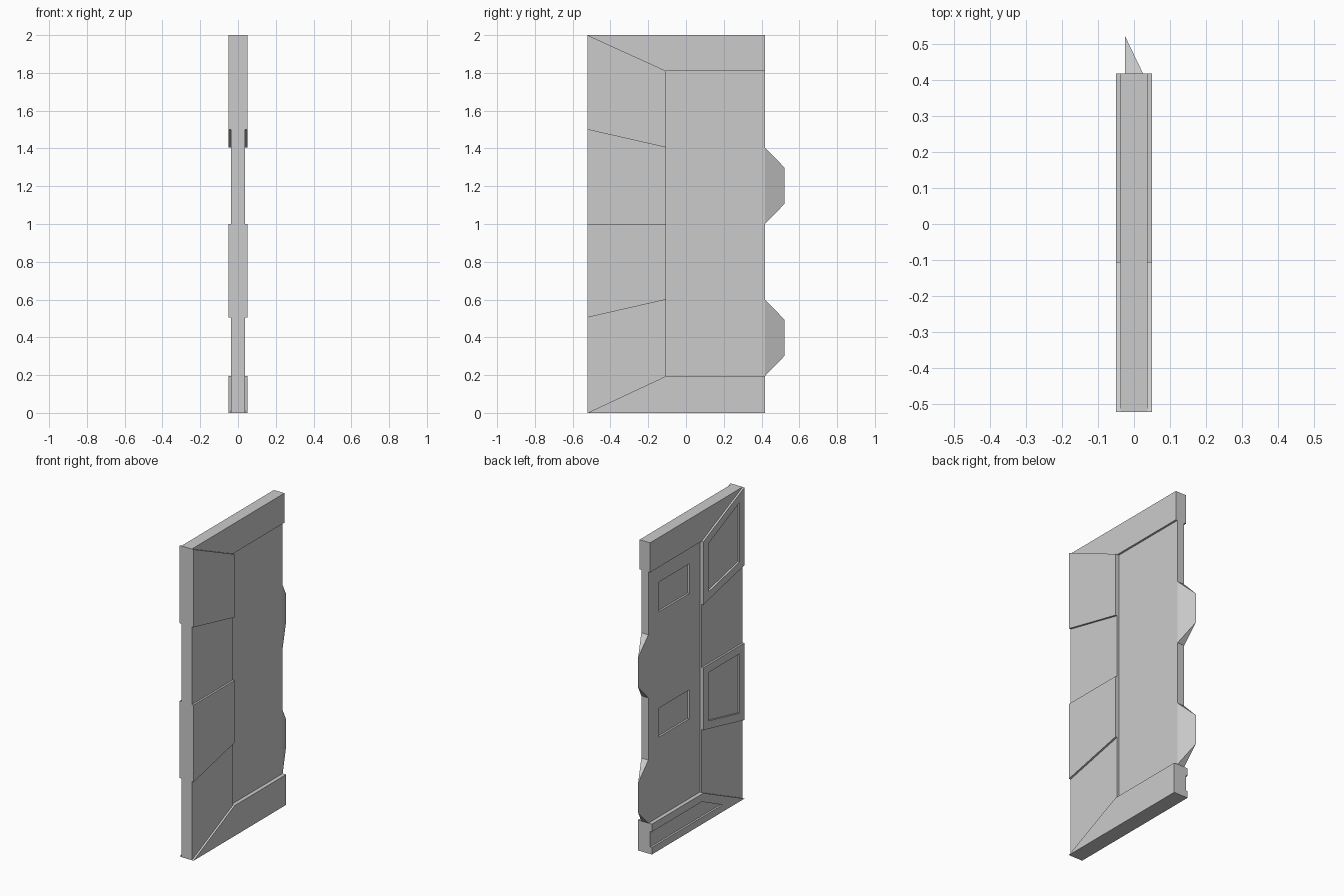
import bpy, bmesh

if "Cube" in bpy.data.objects:
    bpy.data.objects.remove(bpy.data.objects["Cube"])

FRONT, SEAM, BACK, TIP = -0.522, -0.105, 0.418, 0.522   # key y positions
LOW, MID, HIGH = 0.025, 0.0375, 0.05                    # half thicknesses
STEP = 0.0125                                           # recess depth


def prism(points, x0, x1):
    """Extrude a (y, z) outline from x0 to x1."""
    bm = bmesh.new()
    face = bm.faces.new([bm.verts.new((x0, y, z)) for y, z in points])
    ext = bmesh.ops.extrude_face_region(bm, geom=[face], use_keep_orig=True)
    moved = [v for v in ext["geom"] if isinstance(v, bmesh.types.BMVert)]
    bmesh.ops.translate(bm, verts=moved, vec=(x1 - x0, 0, 0))
    bmesh.ops.recalc_face_normals(bm, faces=bm.faces)
    return bm


def recess(bm, faces, margin):
    """Sink a panel into each face, leaving a flat border."""
    for f in faces:
        bmesh.ops.inset_region(bm, faces=[f], thickness=margin, use_even_offset=True)
        bmesh.ops.recalc_face_normals(bm, faces=bm.faces)
        ext = bmesh.ops.extrude_discrete_faces(bm, faces=[f])
        bmesh.ops.translate(bm, verts=ext["faces"][0].verts[:], vec=(STEP, 0, 0))
        bmesh.ops.remove_doubles(bm, verts=bm.verts, dist=1e-5)


def finish(name, bm):
    bmesh.ops.remove_doubles(bm, verts=bm.verts, dist=1e-5)
    bmesh.ops.recalc_face_normals(bm, faces=bm.faces)
    mesh = bpy.data.meshes.new(name)
    bm.to_mesh(mesh)
    bm.free()
    obj = bpy.data.objects.new(name, mesh)
    bpy.context.collection.objects.link(obj)


# Front edge blocks, alternately raised (with a recess on the -x side) and low
outer = [2.0, 1.5, 1.0, 0.505, 0.0]
inner = [1.81, 1.405, 1.0, 0.6, 0.195]
for i in range(4):
    half = HIGH if i % 2 == 0 else MID
    bm = prism([(FRONT, outer[i]), (SEAM, inner[i]),
                (SEAM, inner[i + 1]), (FRONT, outer[i + 1])], -half, half)
    if i % 2 == 0:
        bm.normal_update()
        recess(bm, [f for f in bm.faces if f.normal.x < -0.9], 0.05)
    finish(f"edge_block_{i + 1}", bm)

# Top rail
finish("top_rail", prism([(FRONT, 2), (BACK, 2), (BACK, 1.81), (SEAM, 1.81)], -MID, MID))

# Bottom rail, with a channel on the -x side that runs out at the back end
rail = [(BACK, 0), (FRONT, 0), (SEAM, 0.195), (BACK, 0.195)]
finish("bottom_rail", prism(rail, -MID, HIGH))
finish("bottom_rail_channel",
       prism(rail + [(BACK, 0.145), (-0.09, 0.145), (-0.30, 0.045), (BACK, 0.045)],
             -HIGH, -MID))

# Centre panel, split in four bands: two recessed, two with a locking tooth
bm = prism([(SEAM, 0.195), (BACK, 0.195), (BACK, 1.81), (SEAM, 1.81)], -LOW, LOW)
for z in inner[1:4]:
    bmesh.ops.bisect_plane(bm, geom=bm.verts[:] + bm.edges[:] + bm.faces[:],
                           plane_co=(0, 0, z), plane_no=(0, 0, 1))
bm.normal_update()


def in_band(f, k):
    return inner[k + 1] < f.calc_center_median().z < inner[k]


teeth = [f for f in bm.faces if f.normal.y > 0.9 and (in_band(f, 1) or in_band(f, 3))]
sunk = [f for f in bm.faces if f.normal.x < -0.9 and (in_band(f, 0) or in_band(f, 2))]

# Locking teeth: wedges flush with the -x face
for f in teeth:
    ext = bmesh.ops.extrude_face_region(bm, geom=[f])
    verts = [v for v in ext["geom"] if isinstance(v, bmesh.types.BMVert)]
    mid = sum(v.co.z for v in verts) / len(verts)
    bmesh.ops.delete(bm, geom=[f], context='FACES_ONLY')
    for v in verts:
        v.co = (-LOW, TIP, v.co.z + (-0.107 if v.co.z > mid else 0.107))
bmesh.ops.remove_doubles(bm, verts=bm.verts, dist=1e-5)
bmesh.ops.dissolve_degenerate(bm, edges=bm.edges, dist=1e-5)
recess(bm, [f for f in sunk if f.is_valid], 0.107)
finish("centre_panel", bm)
